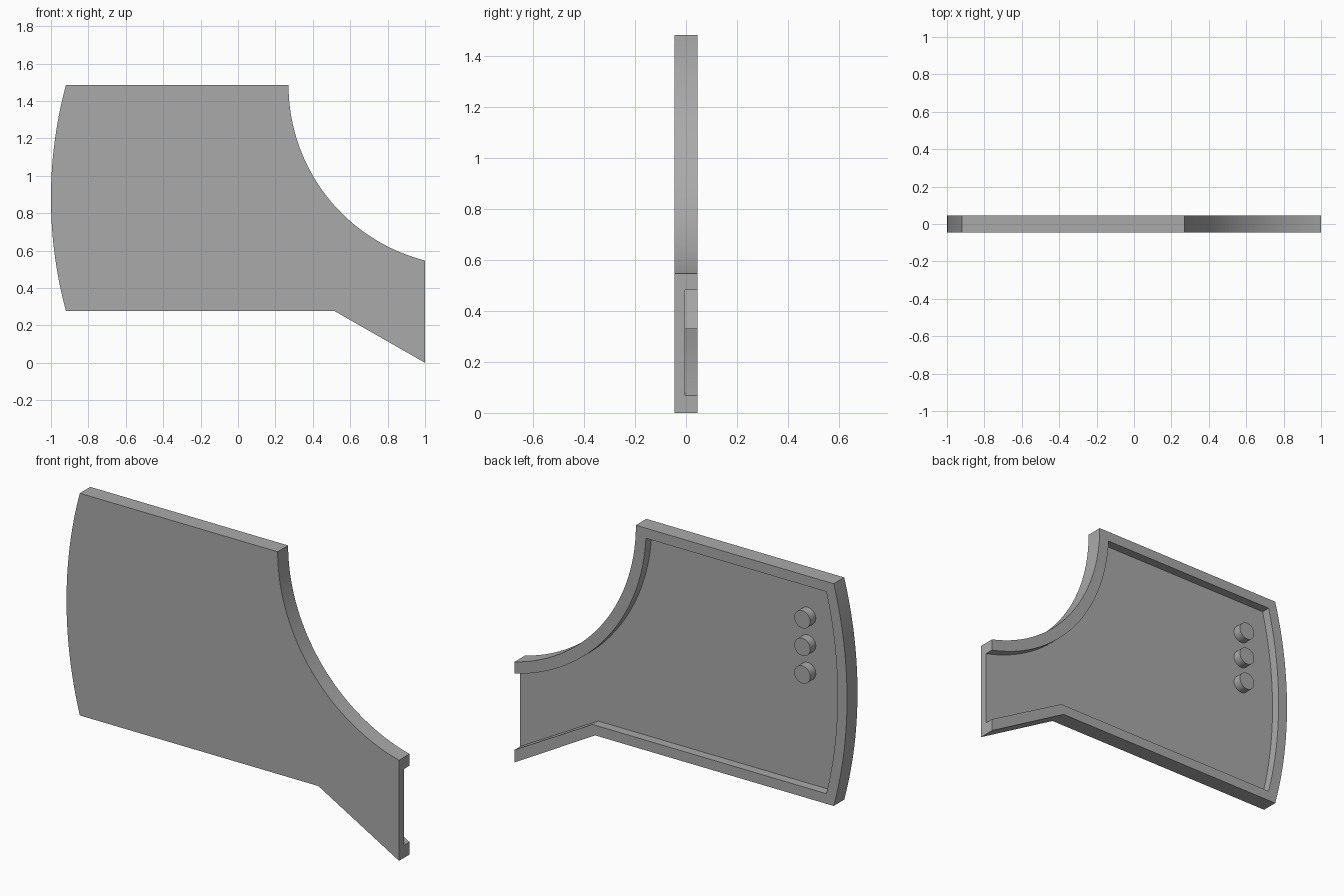
import bpy, bmesh, math

if "Cube" in bpy.data.objects:
    bpy.data.objects.remove(bpy.data.objects["Cube"])

grey = bpy.data.materials.new("plain_grey")
grey.diffuse_color = (0.4, 0.4, 0.4, 1)
grey.use_nodes = True
grey.node_tree.nodes["Principled BSDF"].inputs["Base Color"].default_value = grey.diffuse_color

FRONT, FLOOR, BACK = -0.045, -0.004, 0.045


def arc_x(cx, cz, r, z0, z1, side, n=40):
    """Points on a circle between two heights, on its left (-1) side."""
    a0 = math.asin((z0 - cz) / r)
    a1 = math.asin((z1 - cz) / r)
    return [(cx + side * r * math.cos(a0 + (a1 - a0) * i / n),
             cz + r * math.sin(a0 + (a1 - a0) * i / n)) for i in range(n + 1)]


def outline(bottom, top, bulge_r, scoop_r, kink, tip):
    """Bulged left edge, scooped upper right edge, slanted lower right edge."""
    left = arc_x(1.32, 0.881, bulge_r, bottom, top, -1)
    end_z = 1.485 - math.sqrt(scoop_r ** 2 - (1.238 - tip[0]) ** 2)
    scoop = arc_x(1.238, 1.485, scoop_r, top, end_z, -1)
    return left + scoop + [tip, kink]


def prism(name, pts, y0, y1):
    bm = bmesh.new()
    face = bm.faces.new([bm.verts.new((x, y0, z)) for x, z in pts])
    ext = bmesh.ops.extrude_face_region(bm, geom=[face])
    verts = [v for v in ext["geom"] if isinstance(v, bmesh.types.BMVert)]
    bmesh.ops.translate(bm, verts=verts, vec=(0, y1 - y0, 0))
    bmesh.ops.recalc_face_normals(bm, faces=bm.faces)
    me = bpy.data.meshes.new(name)
    bm.to_mesh(me)
    bm.free()
    me.materials.append(grey)
    ob = bpy.data.objects.new(name, me)
    bpy.context.collection.objects.link(ob)
    return ob


def smooth(ob):
    bpy.ops.object.select_all(action='DESELECT')
    ob.select_set(True)
    bpy.context.view_layer.objects.active = ob
    bpy.ops.object.shade_smooth_by_angle(angle=math.radians(30))


# Panel body with its outer outline
panel = prism("panel", outline(0.277, 1.485, 2.32, 0.968, (0.515, 0.277), (1.0, 0.0)),
              FRONT, BACK)

# Recess in the back, leaving a raised rim and open at the right end
recess = prism("recess_cutter",
               outline(0.332, 1.430, 2.263, 1.030, (0.531, 0.332), (1.1, 0.012)),
               FLOOR, 0.1)
recess.hide_render = True
cut = panel.modifiers.new("recess", 'BOOLEAN')
cut.operation = 'DIFFERENCE'
cut.solver = 'EXACT'
cut.object = recess
bpy.context.view_layer.objects.active = panel
bpy.ops.object.modifier_apply(modifier=cut.name)
bpy.data.objects.remove(recess)
smooth(panel)

# Three round pegs standing on the recess floor
for i, z in enumerate((1.24, 1.09, 0.94)):
    circle = [(-0.73 + 0.048 * math.cos(math.tau * k / 32),
               z + 0.048 * math.sin(math.tau * k / 32)) for k in range(32)]
    smooth(prism(f"peg_{i + 1}", circle, FLOOR - 0.01, BACK - 0.001))
